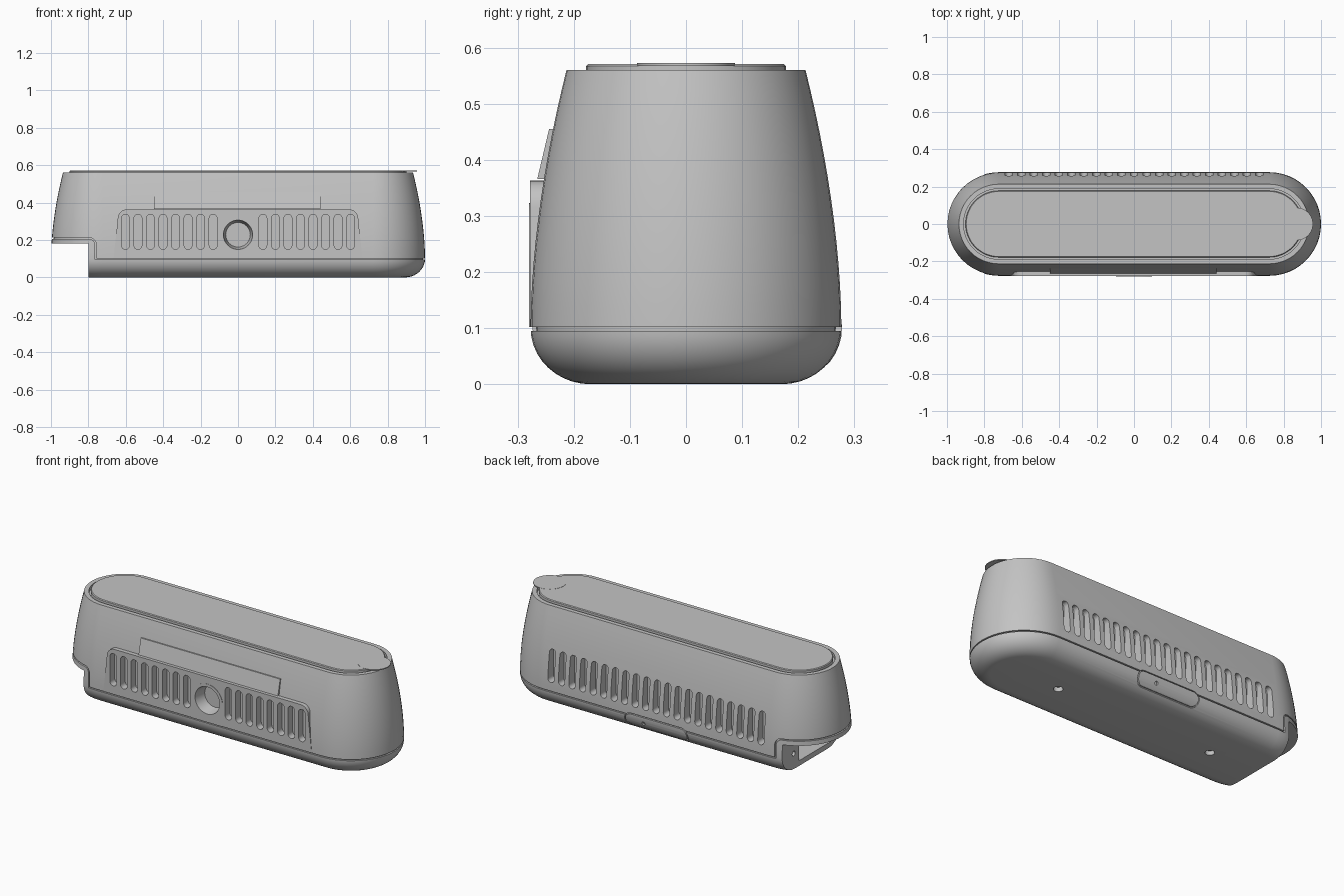
import bpy, bmesh
from math import sin, cos, pi, radians
from mathutils import Vector

if "Cube" in bpy.data.objects:
    bpy.data.objects.remove(bpy.data.objects["Cube"])

grey = bpy.data.materials.new("plain grey")
grey.use_nodes = True
grey.diffuse_color = (0.55, 0.55, 0.55, 1)
grey.node_tree.nodes["Principled BSDF"].inputs["Base Color"].default_value = (0.55, 0.55, 0.55, 1)

HALF = 0.723      # half length of the straight sides
SEGS = 24         # segments per rounded end


def make_object(name, bm):
    bmesh.ops.recalc_face_normals(bm, faces=bm.faces)
    mesh = bpy.data.meshes.new(name)
    bm.to_mesh(mesh)
    bm.free()
    mesh.materials.append(grey)
    obj = bpy.data.objects.new(name, mesh)
    bpy.context.collection.objects.link(obj)
    return obj


def loft(name, profile):
    """Stack stadium outlines of radius r at height z."""
    bm = bmesh.new()
    rings = []
    for r, z in profile:
        ring = []
        for side in (1, -1):
            for i in range(SEGS + 1):
                a = -pi / 2 + pi * i / SEGS
                ring.append(bm.verts.new((side * (HALF + r * cos(a)), side * r * sin(a), z)))
        rings.append(ring)
    n = len(rings[0])
    for low, high in zip(rings, rings[1:]):
        for i in range(n):
            j = (i + 1) % n
            bm.faces.new((low[i], low[j], high[j], high[i]))
    bm.faces.new(rings[0])
    bm.faces.new(rings[-1])
    return make_object(name, bm)


def prism(name, outlines, lo, hi, axis="y", taper=1.0):
    """Extrude 2D outlines along an axis; taper shrinks the far end."""
    bm = bmesh.new()
    for pts in outlines:
        mid = sum((Vector(p) for p in pts), Vector((0, 0))) / len(pts)
        ends = []
        for depth, k in ((lo, 1.0), (hi, taper)):
            flat = [mid + (Vector(p) - mid) * k for p in pts]
            place = {"y": lambda p: (p.x, depth, p.y),
                     "x": lambda p: (depth, p.x, p.y),
                     "z": lambda p: (p.x, p.y, depth)}[axis]
            ends.append([bm.verts.new(place(p)) for p in flat])
        a, b = ends
        for i in range(len(a)):
            j = (i + 1) % len(a)
            bm.faces.new((a[i], a[j], b[j], b[i]))
        bm.faces.new(a)
        bm.faces.new(b)
    return make_object(name, bm)


def arc(cx, cz, r, start, end, n=8):
    return [(cx + r * cos(radians(start + (end - start) * i / n)),
             cz + r * sin(radians(start + (end - start) * i / n))) for i in range(n + 1)]


def circle(cx, cz, r, n=40):
    return arc(cx, cz, r, 0, 360, n)[:-1]


def slot(cx, low, high, r):
    return arc(cx, high - r, r, 0, 180) + arc(cx, low + r, r, 180, 360)


def boolean(obj, cutter, operation="DIFFERENCE"):
    mod = obj.modifiers.new("cut", "BOOLEAN")
    mod.object, mod.operation, mod.solver = cutter, operation, "EXACT"
    bpy.context.view_layer.update()
    graph = bpy.context.evaluated_depsgraph_get()
    mesh = bpy.data.meshes.new_from_object(obj.evaluated_get(graph))
    obj.modifiers.clear()
    obj.data = mesh


def body_profile(offset=0.0):
    lower = [(0.17 + 0.107 * sin(a) + offset, 0.1 * (1 - cos(a)))
             for a in (pi / 2 * i / 10 for i in range(10))]
    upper = [(0.277 - 0.064 * t ** 1.8 + offset, 0.1 + 0.46 * t) for t in (i / 12 for i in range(13))]
    return lower + upper


# Main parts, split along a stepped seam
base = loft("base", body_profile())
shell = loft("upper_shell", body_profile())
core = loft("seam_core", body_profile(-0.01))

base_region = prism("base_region", [
    [(-1.1, 0.18), (-0.8, 0.18), (-0.8, -0.1), (1.1, -0.1), (1.1, 0.095), (-0.765, 0.095)]
    + arc(-0.795, 0.175, 0.03, 0, 90) + [(-1.1, 0.205)]], -1, 1)
shell_region = prism("shell_region", [
    [(-1.1, 0.212)] + arc(-0.795, 0.174, 0.038, 90, 0)
    + [(-0.757, 0.102), (1.1, 0.102), (1.1, 1), (-1.1, 1)]], -1, 1)
core_region = prism("core_region", [
    [(-1.1, 0.19), (-0.79, 0.19), (-0.79, 0.06), (1.1, 0.06), (1.1, 0.14),
     (-0.72, 0.14), (-0.72, 0.24), (-1.1, 0.24)]], -1, 1)
for part, region in ((base, base_region), (shell, shell_region), (core, core_region)):
    boolean(part, region, "INTERSECT")

# Port opening in the end notch
port = prism("port_cutter", [[(-0.19, 0.03), (0.11, 0.03), (0.11, 0.16), (-0.19, 0.16)]], -0.9, -0.6, "x")
screw = prism("screw_cutter", [circle(0.16, 0.09, 0.014, 16)], -0.9, -0.75, "x")
for part in (base, shell, core):
    boolean(part, port)
for part in (base, core):
    boolean(part, screw)

# Mounting holes under the base
feet = prism("foot_hole_cutter", [circle(x, 0, 0.025, 20) for x in (-0.5, 0.5)], -0.1, 0.025, "z")
boolean(base, feet)

# Front panel with sloping sides, and the arch around the round window
right_edge = [(0.665, 0.102), (0.645, 0.29)] + arc(0.595, 0.315, 0.048, 0, 90)
panel = prism("front_panel", [right_edge + [(-x, z) for x, z in reversed(right_edge)]], -0.278, -0.2)
arch = prism("window_arch", [[(0.097, 0.102)] + arc(0, 0.226, 0.097, 0, 180, 24) + [(-0.097, 0.102)]],
             -0.28, -0.2)

# Vents on the front and back
front_x = [s * (0.133 + 0.067 * i) for s in (-1, 1) for i in range(8)]
front_vents = prism("front_vent_cutter", [slot(x, 0.15, 0.337, 0.021) for x in front_x], -0.4, -0.235)
back_vents = prism("back_vent_cutter", [slot(0.067 * i, 0.15, 0.337, 0.02) for i in range(-10, 11)], 0.225, 0.4)
boolean(shell, front_vents)
boolean(shell, back_vents)
boolean(panel, front_vents)

# Round window bowl
window = prism("window_cutter", [circle(0, 0.228, 0.082)], -0.3, -0.21, taper=0.8)
for part in (shell, panel, arch):
    boolean(part, window)

# Slanted flap above the panel
prism("front_flap", [[(-0.265, 0.366), (-0.244, 0.455), (-0.235, 0.455), (-0.24, 0.366)]], -0.45, 0.44, "x")

# Back latch set in a shallow recess on the seam
recess = prism("latch_recess_cutter", [slot(0, 0.03, 0.1, 0.0349)], 0, 0.01)
bpy.data.objects.remove(recess)


def pill(half, low, high):
    r = (high - low) / 2
    return arc(half - r, low + r, r, -90, 90, 12) + arc(r - half, low + r, r, 90, 270, 12)


latch_gap = prism("latch_gap_cutter", [pill(0.202, 0.028, 0.112)], 0.245, 0.4)
boolean(base, latch_gap)
boolean(shell, latch_gap)
latch = loft("back_latch", body_profile(0.001))
latch_region = prism("latch_region", [pill(0.196, 0.034, 0.106)], 0.22, 0.4)
boolean(latch, latch_region, "INTERSECT")
pin = prism("latch_hole_cutter", [circle(0.08, 0.07, 0.01, 16)], 0.24, 0.4)
boolean(latch, pin)

# Lid in its groove, with the pull tab
groove = loft("lid_groove_cutter", [(0.188, 0.54), (0.188, 0.7)])
boolean(shell, groove)
loft("lid", [(0.178, 0.53), (0.178, 0.567), (0.174, 0.571)])
prism("lid_tab", [circle(0.87, 0, 0.087)], 0.567, 0.572, "z")

# Remove the cutters and shade the finished parts
for obj in list(bpy.data.objects):
    if obj.name.endswith(("_cutter", "_region")):
        bpy.data.objects.remove(obj)
bpy.ops.object.select_all(action="DESELECT")
for obj in bpy.context.collection.objects:
    if obj.type == "MESH":
        obj.select_set(True)
        bpy.context.view_layer.objects.active = obj
bpy.ops.object.shade_smooth_by_angle(angle=radians(25))
